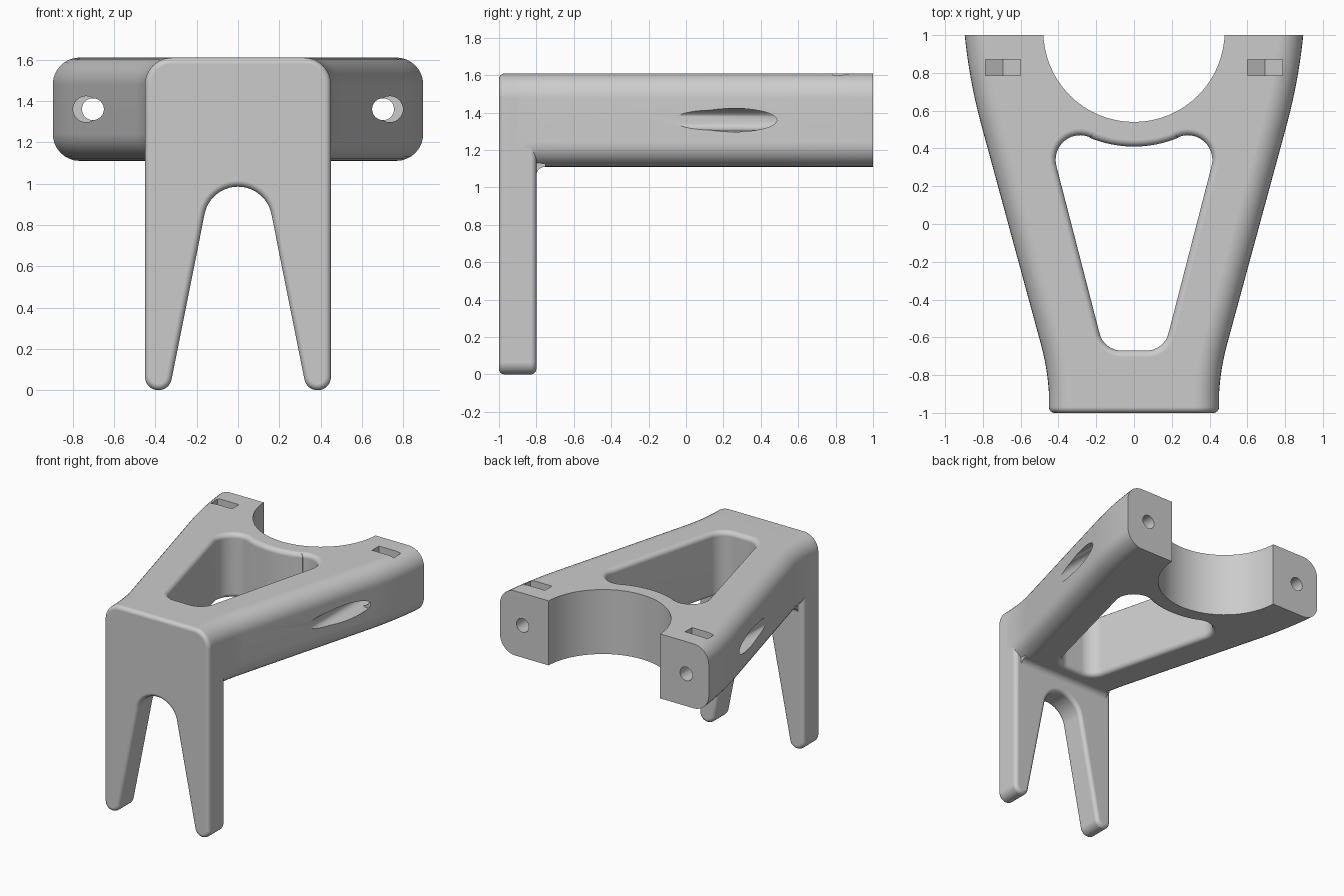
import bpy
import bmesh
from math import sin, cos, pi, radians
from mathutils import Vector

cube = bpy.data.objects.get("Cube")
if cube:
    bpy.data.objects.remove(cube, do_unlink=True)

grey = bpy.data.materials.new("plain grey")
grey.use_nodes = True
grey.diffuse_color = (0.6, 0.6, 0.6, 1)
grey.node_tree.nodes["Principled BSDF"].inputs["Base Color"].default_value = grey.diffuse_color

BOTTOM, TOP = 1.11, 1.61
MIDDLE = (BOTTOM + TOP) / 2


def arc(cx, cy, r, start, end, steps=12):
    """Points on an arc, angles in degrees."""
    angles = [radians(start + (end - start) * i / steps) for i in range(steps + 1)]
    return [Vector((cx + r * cos(a), cy + r * sin(a))) for a in angles]


def mirrored(half):
    """Close a right-hand half outline with its mirror image."""
    points = half + [Vector((-p.x, p.y)) for p in reversed(half)]
    return [p for i, p in enumerate(points) if (p - points[i - 1]).length > 1e-4]


def inset(outline, d):
    """Move a counter-clockwise outline inwards by d."""
    result = []
    for i, p in enumerate(outline):
        a = (p - outline[i - 1]).normalized()
        b = (outline[(i + 1) % len(outline)] - p).normalized()
        n1, n2 = Vector((a.y, -a.x)), Vector((b.y, -b.x))
        result.append(p - (n1 + n2) * d / (1 + n1.dot(n2)))
    return result


def rounded(low, high, r, steps=8):
    """Levels (inset, height) of a solid with rounded rims."""
    turn = [i * pi / 2 / steps for i in range(steps + 1)]
    lower = [(r * (1 - sin(a)), low + r * (1 - cos(a))) for a in turn]
    return lower + [(d, low + high - h) for d, h in reversed(lower)]


PLACE = {"x": lambda u, v, h: (h, u, v),
         "y": lambda u, v, h: (u, h, v),
         "z": lambda u, v, h: (u, v, h)}


def loft(name, outline, levels, axis):
    """Stack inset copies of an outline along an axis into a solid."""
    bm = bmesh.new()
    rings = [[bm.verts.new(PLACE[axis](p.x, p.y, h)) for p in inset(outline, d)]
             for d, h in levels]
    for lower, upper in zip(rings, rings[1:]):
        for i in range(len(lower)):
            bm.faces.new((lower[i - 1], lower[i], upper[i], upper[i - 1]))
    bm.faces.new(rings[0])
    bm.faces.new(rings[-1])
    bmesh.ops.recalc_face_normals(bm, faces=bm.faces)
    mesh = bpy.data.meshes.new(name)
    bm.to_mesh(mesh)
    bm.free()
    mesh.materials.append(grey)
    obj = bpy.data.objects.new(name, mesh)
    bpy.context.collection.objects.link(obj)
    return obj


def prism(name, outline, low, high, axis):
    return loft(name, outline, [(0, low), (0, high)], axis)


def combine(target, tool, operation):
    """Apply a boolean and remove the tool."""
    mod = target.modifiers.new("combine", "BOOLEAN")
    mod.object, mod.operation, mod.solver = tool, operation, "MANIFOLD"
    bpy.context.view_layer.objects.active = target
    bpy.ops.object.modifier_apply(modifier=mod.name)
    bpy.data.objects.remove(tool, do_unlink=True)


# Flared body with well rounded long edges
side = arc(1.748, -0.975, 1.3, 180, 165) + arc(-2.088, 1.306, 3.0, -15, -6)
side.append(Vector((0.91, 1.2)))
bracket = loft("bracket", mirrored(side), rounded(BOTTOM, TOP, 0.13), "z")

# Forked front leg plate, a hair lower than the body top
fork = (arc(0, 0.82, 0.165, 90, 11) + arc(0.385, 0.065, 0.065, 191, 360)
        + arc(0.32, 1.479, 0.13, 0, 90))
leg = loft("forked_leg", mirrored(fork), rounded(-1, -0.8, 0.03, 6), "y")
combine(bracket, leg, "UNION")

# Concave fillet between leg and body
corner = arc(-0.751, 1.061, 0.05, 180, 90, 8)
corner += [Vector((-0.751, 1.15)), Vector((-0.85, 1.15)), Vector((-0.85, 1.061))]
combine(bracket, prism("inner_fillet", corner[::-1], -0.4, 0.4, "x"), "UNION")

# Flat back end
square = [Vector(p) for p in ((-2, 1), (2, 1), (2, 2), (-2, 2))]
combine(bracket, prism("back_trim", square, 1, 2, "z"), "DIFFERENCE")

# Half-round cradle at the back
cradle = arc(0, 1.02, 0.48, 0, 354.375, 63)
combine(bracket, prism("cradle_cut", cradle, 1, 2, "z"), "DIFFERENCE")

# Three-sided window with softened rims
window = mirrored(arc(0.066, -0.55, 0.12, -90, -14.4)
                  + arc(0.285, 0.34, 0.13, -14.4, 112.7)
                  + arc(0, 1.02, 0.61, -67.3, -90))
levels = [(-d, h) for d, h in rounded(BOTTOM, TOP, 0.035, 6)]
levels = [(-0.035, BOTTOM - 0.1)] + levels + [(-0.035, TOP + 0.1)]
combine(bracket, loft("window_cut", window, levels, "z"), "DIFFERENCE")

for s in (-1, 1):
    # Screw hole and its head recess breaking through the side
    hole = arc(s * 0.702, MIDDLE, 0.053, 0, 348.75, 31)
    combine(bracket, prism("screw_cut", hole, -0.3, 1.1, "y"), "DIFFERENCE")
    recess = arc(s * 0.735, MIDDLE, 0.063, 0, 351, 39)
    combine(bracket, prism("recess_cut", recess, -0.35, 0.53, "y"), "DIFFERENCE")
    # Nut slot with a pointed floor
    slot = arc(s * 0.694, MIDDLE, 0.107, 210, 330, 2)
    slot += [Vector((slot[2].x, 1.8)), Vector((slot[0].x, 1.8))]
    combine(bracket, prism("nut_cut", slot, 0.785, 0.87, "y"), "DIFFERENCE")

# Smooth fillets, crisp edges
bpy.ops.object.select_all(action="DESELECT")
bracket.select_set(True)
bpy.context.view_layer.objects.active = bracket
bpy.ops.object.shade_smooth_by_angle(angle=radians(30))
normals = bracket.modifiers.new("even_shading", "WEIGHTED_NORMAL")
normals.keep_sharp = True
